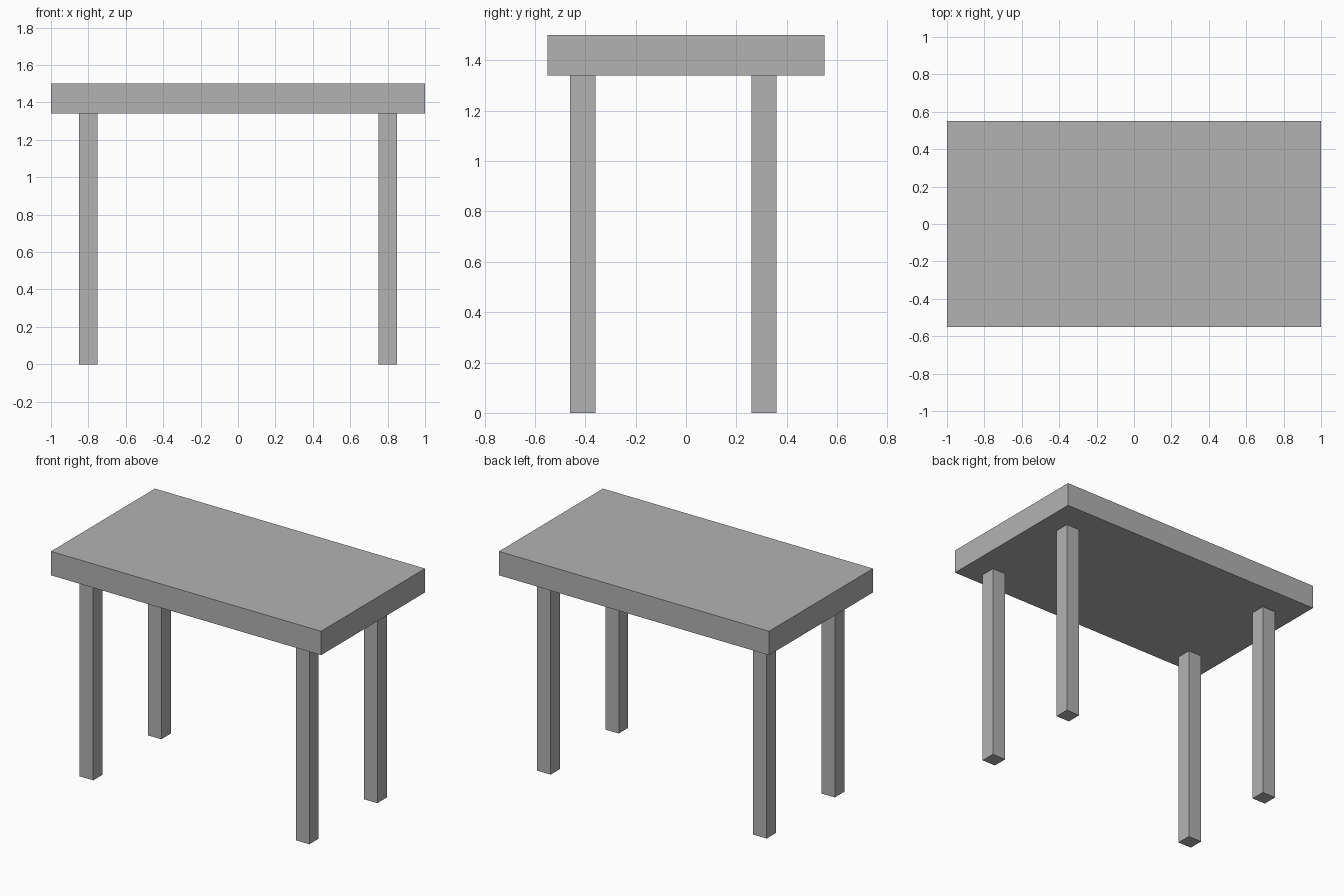
import bpy

cube = bpy.data.objects.get("Cube")
if cube:
    bpy.data.objects.remove(cube, do_unlink=True)

# Single plain grey finish
grey = bpy.data.materials.new("plain_grey")
grey.use_nodes = True
colour = (0.448, 0.448, 0.448, 1.0)
grey.diffuse_color = colour
grey.node_tree.nodes["Principled BSDF"].inputs["Base Color"].default_value = colour


def box(name, low, high):
    """Add a flat-sided box between two opposite corners."""
    centre = [(a + b) / 2 for a, b in zip(low, high)]
    bpy.ops.mesh.primitive_cube_add(size=1, location=centre)
    obj = bpy.context.object
    obj.name = name
    obj.scale = [b - a for a, b in zip(low, high)]
    bpy.ops.object.transform_apply(location=False, rotation=False, scale=True)
    obj.data.materials.append(grey)
    return obj


TOP, UNDERSIDE, LEG = 1.5, 1.34, 0.10

# Thick slab top
box("table_top", (-1, -0.55, UNDERSIDE), (1, 0.55, TOP))

# Four square legs, set slightly towards the front
for side, x in (("right", -0.85), ("left", 0.75)):
    for end, y in (("front", -0.46), ("back", 0.26)):
        box(f"{end}_{side}_leg", (x, y, 0), (x + LEG, y + LEG, UNDERSIDE))
